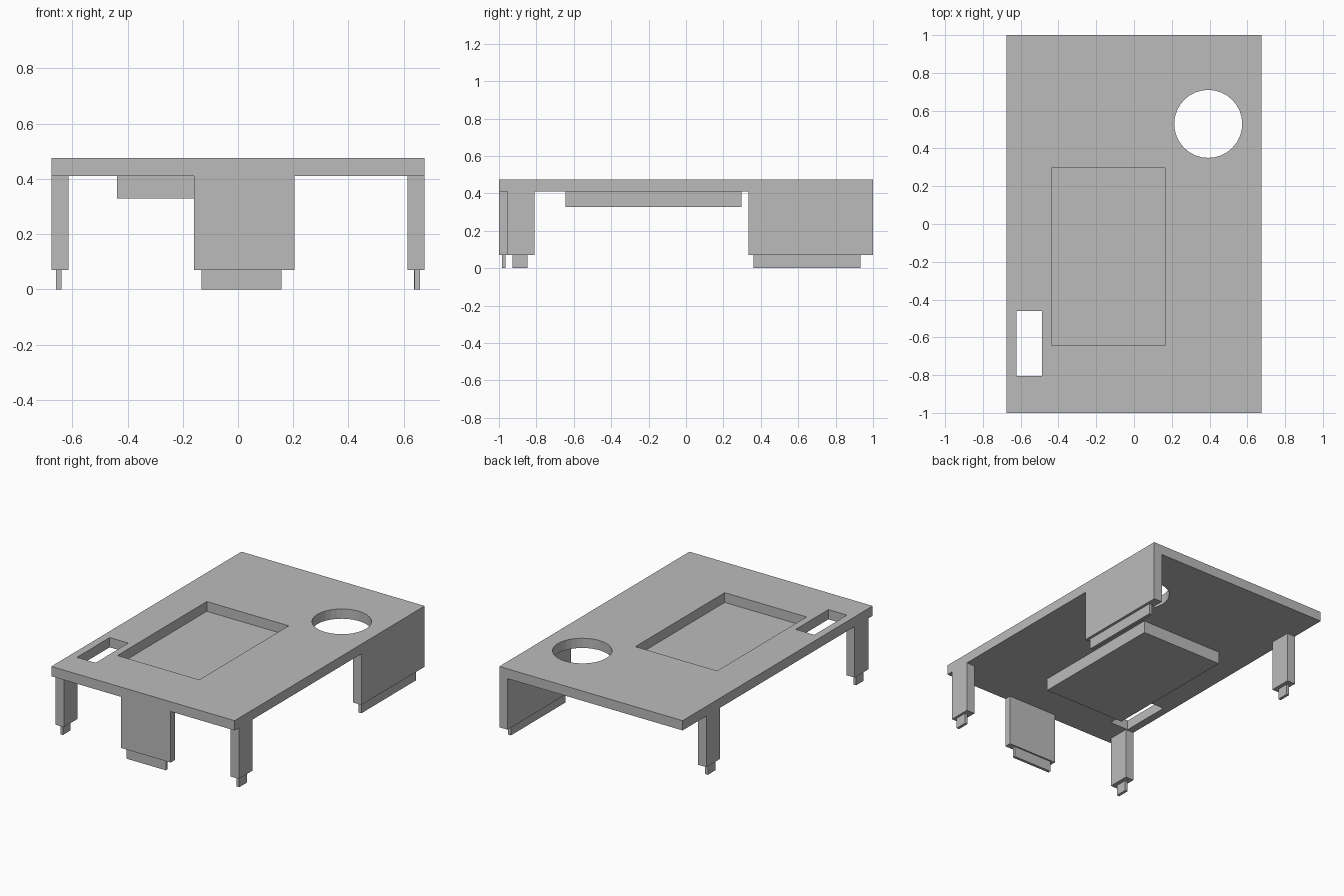
import bpy
import bmesh
from math import cos, sin, tau

if "Cube" in bpy.data.objects:
    bpy.data.objects.remove(bpy.data.objects["Cube"], do_unlink=True)

# Single grey plastic
grey = bpy.data.materials.new("grey plastic")
grey.use_nodes = True
colour = (0.5, 0.5, 0.5, 1)
grey.diffuse_color = colour
grey.node_tree.nodes["Principled BSDF"].inputs["Base Color"].default_value = colour

# Shared heights
TAB_TOP, PLATE_BOTTOM, PLATE_TOP = 0.07, 0.41, 0.475
HALF_X = 0.675
WALL = 0.061


def link(name, data):
    obj = bpy.data.objects.new(name, data)
    bpy.context.collection.objects.link(obj)
    return obj


def box(name, x, y, z):
    """Box spanning the given (low, high) ranges."""
    bm = bmesh.new()
    bmesh.ops.create_cube(bm, size=1)
    for v in bm.verts:
        for axis, span in enumerate((x, y, z)):
            v.co[axis] = span[0] if v.co[axis] < 0 else span[1]
    mesh = bpy.data.meshes.new(name)
    bm.to_mesh(mesh)
    bm.free()
    mesh.materials.append(grey)
    return link(name, mesh)


def support(name, x, y, tab_x, tab_y):
    """Upright under the plate with a thin locating tab below it."""
    box(name, x, y, (TAB_TOP, PLATE_BOTTOM))
    box(name + "_tab", tab_x, tab_y, (0, TAB_TOP))


def rectangle(x, y):
    return [(x[0], y[0]), (x[1], y[0]), (x[1], y[1]), (x[0], y[1])]


# Cover plate: an outline with a display opening, a slot and a round hole
tray_x, tray_y = (-0.438, 0.165), (-0.643, 0.297)
circle = [(0.393 + 0.18 * cos(tau * i / 32), 0.53 + 0.18 * sin(tau * i / 32))
          for i in range(32)]
outlines = [
    rectangle((-HALF_X, HALF_X), (-1, 1)),
    rectangle(tray_x, tray_y),
    rectangle((-0.623, -0.486), (-0.804, -0.46)),
    circle,
]
curve = bpy.data.curves.new("cover_plate", "CURVE")
curve.dimensions = "2D"
curve.fill_mode = "BOTH"
curve.extrude = (PLATE_TOP - PLATE_BOTTOM) / 2
for points in outlines:
    spline = curve.splines.new("POLY")
    spline.points.add(len(points) - 1)
    for point, (px, py) in zip(spline.points, points):
        point.co = (px, py, 0, 1)
    spline.use_cyclic_u = True
curve.materials.append(grey)
outline = link("plate_outline", curve)
bpy.context.view_layer.update()
mesh = bpy.data.meshes.new_from_object(
    outline.evaluated_get(bpy.context.evaluated_depsgraph_get()))
bpy.data.objects.remove(outline, do_unlink=True)

# Weld the plate, merge its flat faces and set it at its height
bm = bmesh.new()
bm.from_mesh(mesh)
bmesh.ops.remove_doubles(bm, verts=bm.verts, dist=0.0001)
bmesh.ops.recalc_face_normals(bm, faces=bm.faces)
bmesh.ops.translate(bm, verts=bm.verts, vec=(0, 0, (PLATE_TOP + PLATE_BOTTOM) / 2))
for face in bm.faces:
    face.smooth = False
bm.to_mesh(mesh)
bm.free()
mesh.name = "cover_plate"
link("cover_plate", mesh)

# Tray floor block closing the display opening
box("tray_block", tray_x, tray_y, (0.328, PLATE_BOTTOM))

# Front panel
support("front_panel", (-0.16, 0.204), (-1, -0.955),
        (-0.132, 0.157), (-0.984, -0.965))

# Side panel at the back of the left edge
inner = HALF_X - WALL
support("side_panel", (inner, HALF_X), (0.334, 1), (0.637, 0.657), (0.36, 0.932))

# Corner legs
for name, side, y in (("front_left_leg", 1, -0.955),
                      ("front_right_leg", -1, -0.955),
                      ("back_right_leg", -1, 0.605)):
    support(name, sorted((side * inner, side * HALF_X)), (y, y + 0.145),
            sorted((side * 0.64, side * 0.659)), (y + 0.027, y + 0.107))
